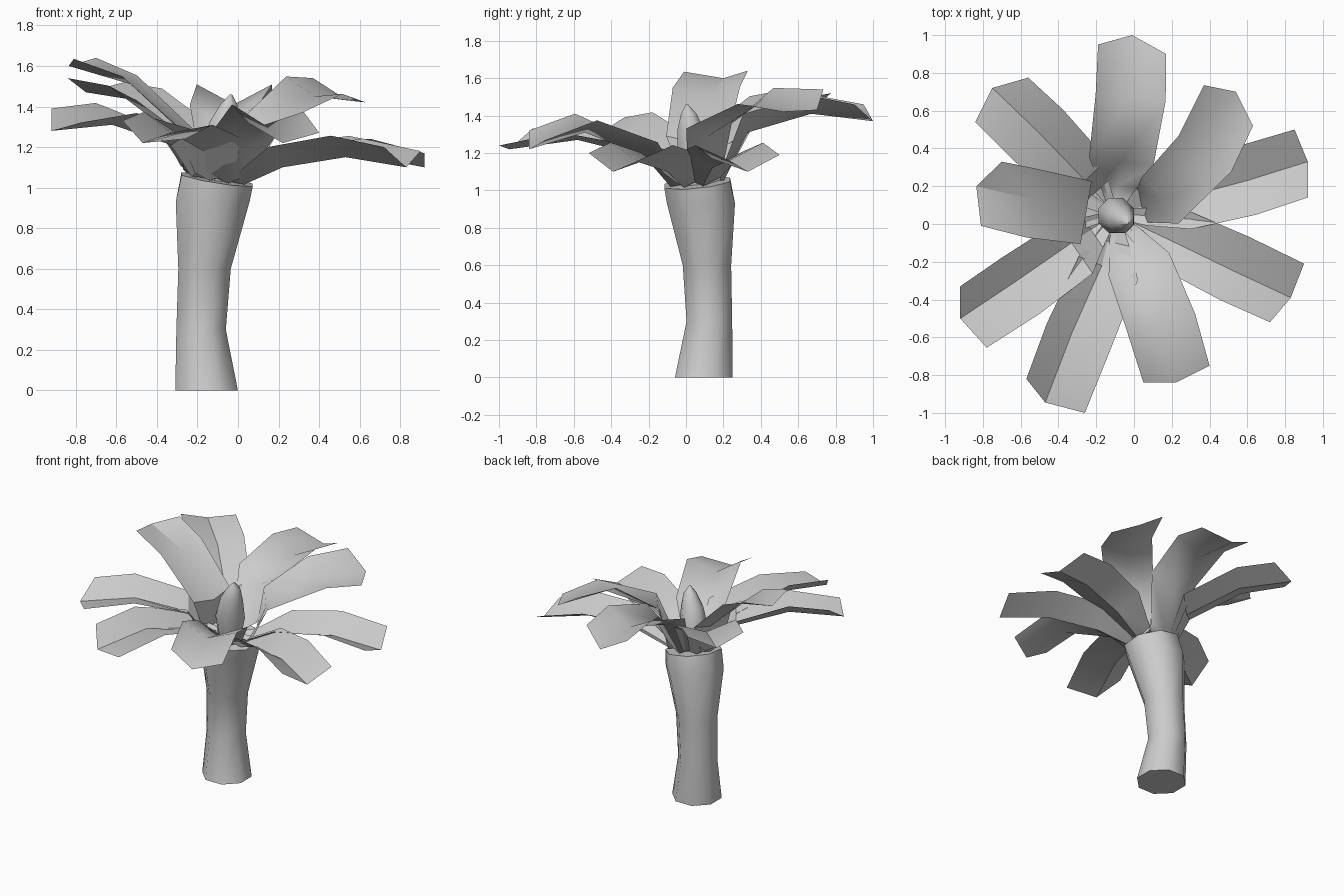
import bpy, bmesh, math
from mathutils import Vector

if "Cube" in bpy.data.objects:
    bpy.data.objects.remove(bpy.data.objects["Cube"])

UP = Vector((0, 0, 1))


def finish(name, bm, angle):
    mesh = bpy.data.meshes.new(name)
    bm.to_mesh(mesh)
    bm.free()
    ob = bpy.data.objects.new(name, mesh)
    bpy.context.collection.objects.link(ob)
    bpy.ops.object.select_all(action='DESELECT')
    ob.select_set(True)
    bpy.context.view_layer.objects.active = ob
    bpy.ops.object.shade_smooth_by_angle(angle=math.radians(angle))
    return ob


def rim(x, y):
    """Height of the tilted trunk top."""
    return 1.04 - 0.16 * (x + 0.1) + 0.1 * (y - 0.06)


def tube(name, rings, sides, tilt_last=False):
    """Loft through rings of (x, y, z, radius), capped at both ends."""
    bm = bmesh.new()
    loops = []
    for i, (x, y, z, r) in enumerate(rings):
        loop = []
        for k in range(sides):
            a = 2 * math.pi * (k + 0.5) / sides
            px = x + r * math.cos(a)
            py = y + r * math.sin(a)
            tilted = tilt_last and i == len(rings) - 1
            loop.append(bm.verts.new((px, py, rim(px, py) if tilted else z)))
        loops.append(loop)
    for a, b in zip(loops, loops[1:]):
        for k in range(sides):
            n = (k + 1) % sides
            bm.faces.new((a[k], a[n], b[n], b[k]))
    bm.faces.new(loops[0][::-1])
    bm.faces.new(loops[-1])
    return finish(name, bm, 50)


def leaf(name, mids, tip_left, tip_right, angle):
    """V-shaped strip along a rib, from the trunk top to a three-point tip."""
    core = Vector((-0.105, 0.055, 0))
    out = Vector(mids[0]) - core
    out.z = 0
    pts = []
    for radius in (0.06, 0.15):
        p = core + out.normalized() * radius
        p.z = rim(p.x, p.y) + 0.003
        pts.append(p)
    pts += [Vector(p) for p in mids]
    tips = [Vector(tip_left), Vector(tip_right)]
    lean = sum(t.z - pts[-1].z for t in tips) / 2
    end_dir = pts[-1] - pts[-2]
    end_dir.z = 0
    end_side = UP.cross(end_dir.normalized())
    widths = (0.3, 0.55, 0.95, 1.03)
    lifts = (0.3, 0.6, 1.1, 1.1)
    twist = (0, 0, 0.2, 0.65)
    bm = bmesh.new()
    rows = []
    for i, p in enumerate(pts[:-1]):
        d = pts[i + 1] - pts[max(i - 1, 0)]
        d.z = 0
        side = UP.cross(d.normalized())
        row = [p]
        for t in tips:
            off = t - pts[-1]
            h = (lean + (off.z - lean) * twist[i]) * lifts[i]
            row.append(p + side * off.dot(end_side) * widths[i] + UP * h)
        rows.append([bm.verts.new(row[k]) for k in (1, 0, 2)])
    rows.append([bm.verts.new(v) for v in (tips[0], pts[-1], tips[1])])
    for a, b in zip(rows, rows[1:]):
        for k in range(2):
            bm.faces.new((a[k], a[k + 1], b[k + 1], b[k]))
    return finish(name, bm, angle)


# Trunk: bent, flaring towards the crown
tube("trunk", [(-0.155, 0.095, 0, 0.167), (-0.182, 0.125, 0.3, 0.132),
               (-0.165, 0.112, 0.6, 0.14), (-0.125, 0.08, 0.93, 0.197),
               (-0.103, 0.06, 1.04, 0.19)], 8, True)

# Central bud
tube("bud", [(-0.11, 0.06, 1.0, 0.07), (-0.095, 0.045, 1.18, 0.1),
             (-0.068, 0.025, 1.33, 0.075), (-0.045, 0.015, 1.41, 0.045),
             (-0.035, 0.005, 1.46, 0.006)], 8)

# Leaves: three rib points, left and right tip corners, smoothing angle
LEAVES = {
    "back": ([(-0.07, 0.33, 1.31), (-0.02, 0.67, 1.41), (-0.01, 1.0, 1.37)],
             (-0.19, 0.95, 1.46), (0.17, 0.90, 1.46), 70),
    "back_right": ([(0.14, 0.12, 1.29), (0.38, 0.37, 1.45), (0.54, 0.7, 1.43)],
                   (0.37, 0.735, 1.54), (0.63, 0.52, 1.42), 70),
    "right": ([(0.26, 0.14, 1.12), (0.6, 0.23, 1.16), (0.92, 0.33, 1.10)],
              (0.85, 0.5, 1.19), (0.92, 0.14, 1.17), 30),
    "right_front": ([(0.22, -0.1, 1.10), (0.53, -0.25, 1.15), (0.83, -0.39, 1.10)],
                    (0.90, -0.21, 1.18), (0.72, -0.52, 1.20), 30),
    "front": ([(0.01, -0.22, 1.18), (0.13, -0.54, 1.31), (0.22, -0.84, 1.22)],
              (0.40, -0.75, 1.27), (0.05, -0.84, 1.32), 70),
    "front_left": ([(-0.17, -0.22, 1.18), (-0.33, -0.58, 1.27), (-0.47, -0.945, 1.22)],
                   (-0.26, -1.0, 1.24), (-0.57, -0.82, 1.33), 30),
    "left_front": ([(-0.33, -0.1, 1.21), (-0.62, -0.3, 1.31), (-0.92, -0.5, 1.28)],
                   (-0.78, -0.655, 1.32), (-0.92, -0.33, 1.39), 30),
    "left": ([(-0.25, 0.08, 1.25), (-0.53, 0.13, 1.51), (-0.835, 0.2, 1.60)],
             (-0.81, -0.01, 1.635), (-0.70, 0.33, 1.64), 30),
    "back_left": ([(-0.26, 0.23, 1.25), (-0.5, 0.48, 1.43), (-0.75, 0.72, 1.47)],
                  (-0.84, 0.54, 1.54), (-0.56, 0.775, 1.52), 30),
}
for key, (mids, left, right, angle) in LEAVES.items():
    leaf("leaf_" + key, mids, left, right, angle)
